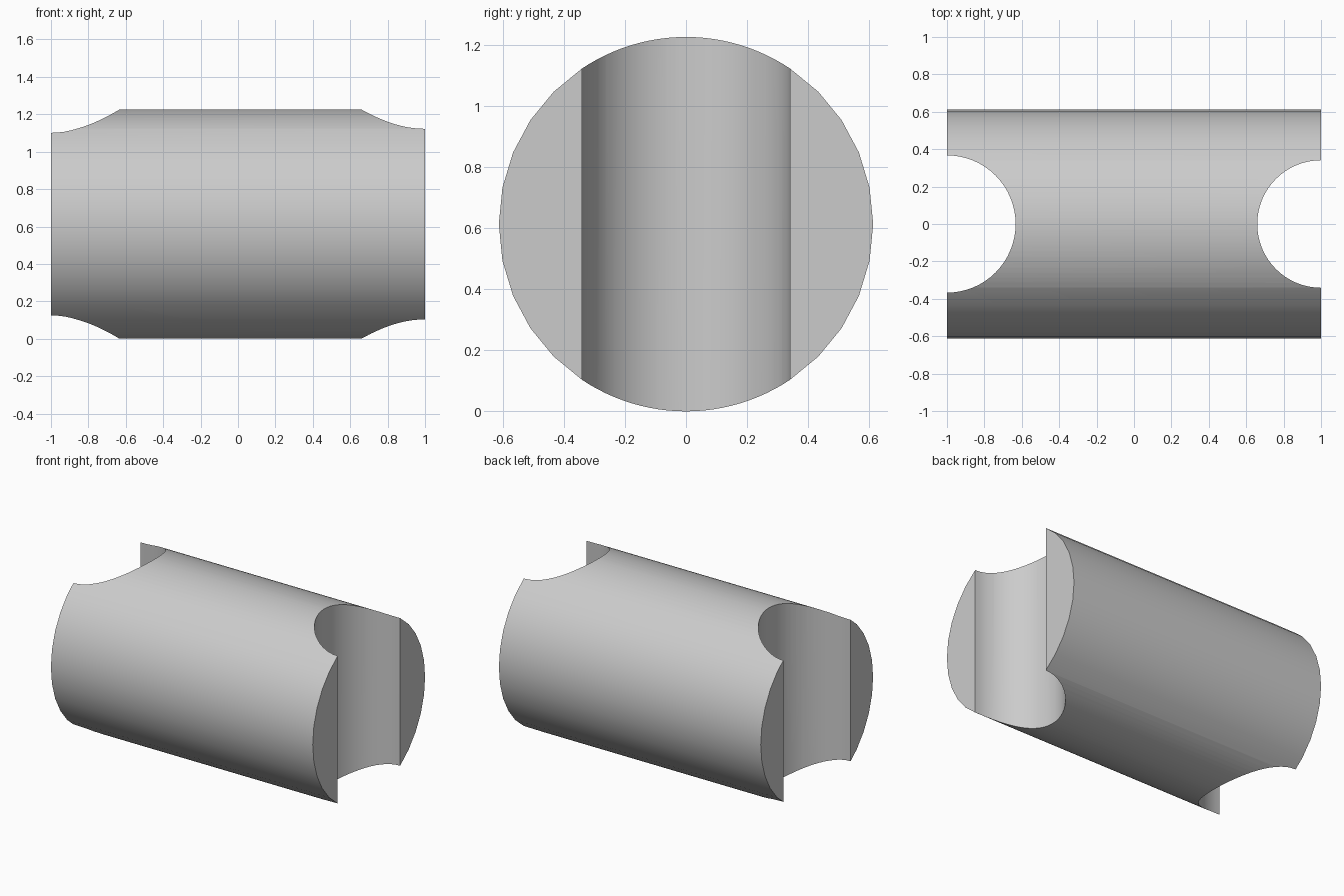
import bpy
import bmesh
from math import sin, cos, tau
from mathutils import Matrix

cube = bpy.data.objects.get("Cube")
if cube:
    bpy.data.objects.remove(cube, do_unlink=True)

RADIUS = 0.613

grey = bpy.data.materials.new("plain grey")
grey.use_nodes = True
grey.diffuse_color = (0.6, 0.6, 0.6, 1)
grey.node_tree.nodes["Principled BSDF"].inputs["Base Color"].default_value = (0.6, 0.6, 0.6, 1)


def add_object(name, bm):
    mesh = bpy.data.meshes.new(name)
    bmesh.ops.recalc_face_normals(bm, faces=bm.faces)
    bm.to_mesh(mesh)
    bm.free()
    mesh.materials.append(grey)
    obj = bpy.data.objects.new(name, mesh)
    bpy.context.collection.objects.link(obj)
    return obj


# Tube: round profile, finer along the crown and the base, extruded along x
bm = bmesh.new()
angles = [tau * i / 128 for i in range(128)
          if i % 4 == 0 or abs(sin(tau * i / 128)) > 0.83]
ring = [bm.verts.new((-1, RADIUS * cos(a), RADIUS + RADIUS * sin(a))) for a in angles]
cap = bm.faces.new(ring)
extruded = bmesh.ops.extrude_face_region(bm, geom=[cap], use_keep_orig=True)
end_verts = [g for g in extruded["geom"] if isinstance(g, bmesh.types.BMVert)]
bmesh.ops.translate(bm, verts=end_verts, vec=(2, 0, 0))
tube = add_object("notched_tube", bm)
bpy.context.view_layer.objects.active = tube
tube.select_set(True)

# Saddle notches: an upright round cut through each end
for name, x, radius in (("right_cutter", -1, 0.367), ("left_cutter", 1, 0.341)):
    bm = bmesh.new()
    bmesh.ops.create_cone(bm, cap_ends=True, segments=64, radius1=radius,
                          radius2=radius, depth=2,
                          matrix=Matrix.Translation((x, 0, RADIUS)))
    cutter = add_object(name, bm)
    cutter.hide_render = True
    cut = tube.modifiers.new(name, "BOOLEAN")
    cut.operation = "DIFFERENCE"
    cut.solver = "EXACT"
    cut.object = cutter
    bpy.ops.object.modifier_apply(modifier=cut.name)
    bpy.data.objects.remove(cutter, do_unlink=True)

bpy.ops.object.shade_smooth_by_angle(angle=0.5)
